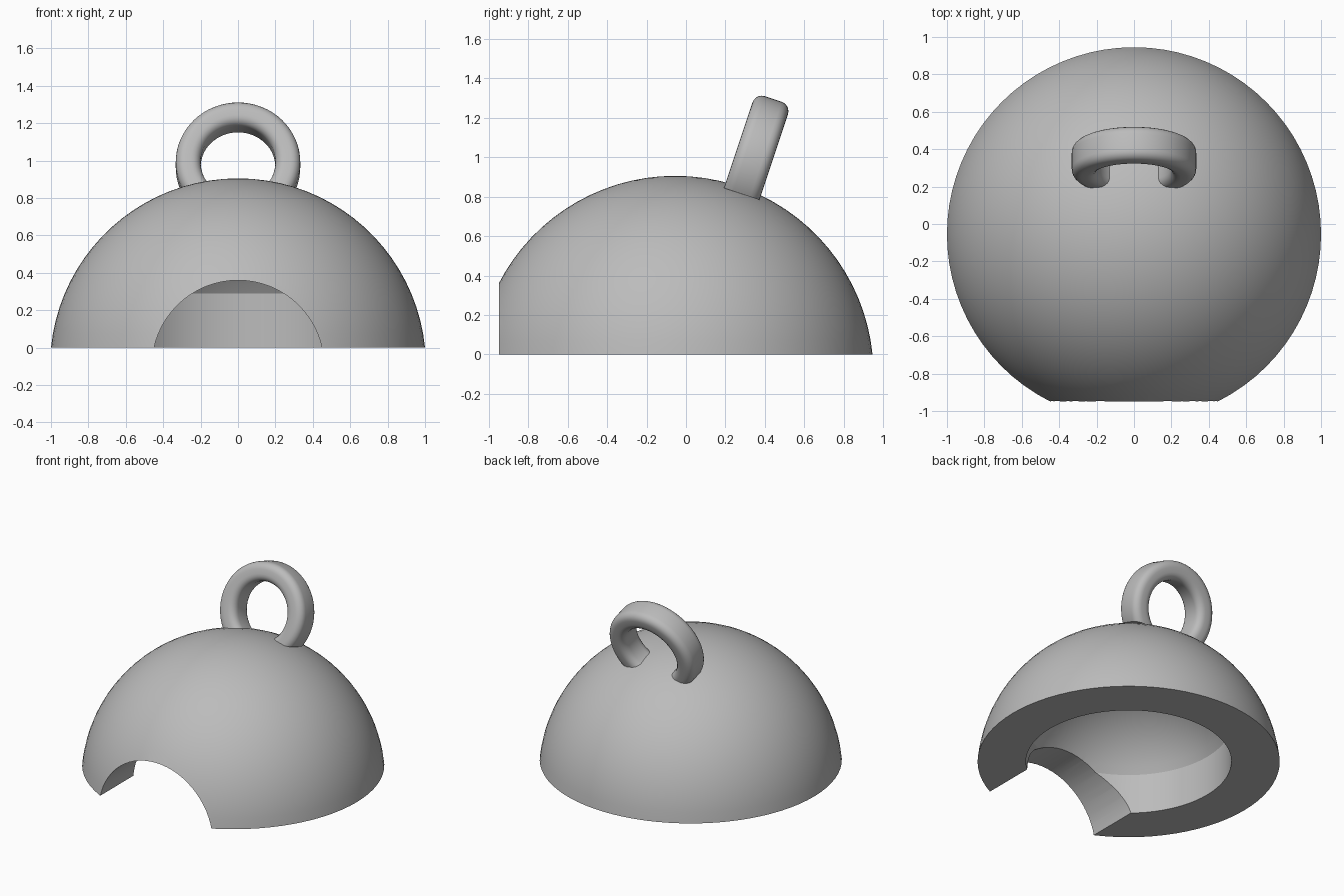
import bpy, bmesh, math
from mathutils import Matrix, Vector

if "Cube" in bpy.data.objects:
    bpy.data.objects.remove(bpy.data.objects["Cube"])

CY, CZ = -0.055, -0.10          # shared centre of dome, cavity and tunnel
grey = bpy.data.materials.new("plain_grey")
grey.diffuse_color = (0.5, 0.5, 0.5, 1)
grey.use_nodes = True
grey.node_tree.nodes["Principled BSDF"].inputs["Base Color"].default_value = grey.diffuse_color


def lathe(name, profile, matrix, steps, closed_ends=False):
    """Revolve a closed (r, z) profile about z and place it with matrix."""
    bm = bmesh.new()
    rings = []
    for i in range(steps):
        a = 2 * math.pi * i / steps
        rings.append([bm.verts.new((r * math.cos(a), r * math.sin(a), z)) for r, z in profile])
    n = len(profile)
    for i in range(steps):
        A, B = rings[i], rings[(i + 1) % steps]
        for j in range(n if not closed_ends else n - 1):
            k = (j + 1) % n
            bm.faces.new((A[j], B[j], B[k], A[k]))
    bmesh.ops.remove_doubles(bm, verts=bm.verts, dist=1e-5)
    bmesh.ops.recalc_face_normals(bm, faces=bm.faces)
    bm.transform(matrix)
    me = bpy.data.meshes.new(name)
    bm.to_mesh(me)
    bm.free()
    ob = bpy.data.objects.new(name, me)
    bpy.context.collection.objects.link(ob)
    me.materials.append(grey)
    return ob


def smooth(ob, deg):
    bpy.ops.object.select_all(action='DESELECT')
    ob.select_set(True)
    bpy.context.view_layer.objects.active = ob
    bpy.ops.object.shade_smooth_by_angle(angle=math.radians(deg))


def arc(radius, z_from, count):
    """Points on a circle about CZ from height z_from up to the pole."""
    a0 = math.asin((z_from - CZ) / radius)
    return [(radius * math.cos(a0 + (math.pi / 2 - a0) * i / count),
             CZ + radius * math.sin(a0 + (math.pi / 2 - a0) * i / count))
            for i in range(count + 1)]


# hollow dome: outer sphere cap, flat rim, straight cavity wall, domed ceiling
R_OUT = math.hypot(1.0, CZ)
R_IN = math.hypot(0.68, 0.29 - CZ)
outer = arc(R_OUT, 0.0, 20)
inner = [(0.68, 0.0)] + arc(R_IN, 0.29, 14)
dome = lathe("dome_shell", outer[::-1] + inner, Matrix.Translation((0, CY, 0)), 80, True)

# round tunnel through the front wall
tunnel = lathe("tunnel_cutter", [(0, 0), (0.46, 0), (0.46, 1.2), (0, 1.2)],
               Matrix.Translation((0, CY, CZ)) @ Matrix.Rotation(math.radians(90), 4, 'X'), 64, True)
cut = dome.modifiers.new("tunnel", 'BOOLEAN')
cut.operation, cut.solver, cut.object = 'DIFFERENCE', 'EXACT', tunnel
bpy.context.view_layer.objects.active = dome
bpy.ops.object.modifier_apply(modifier=cut.name)
bpy.data.objects.remove(tunnel)
smooth(dome, 25)

# hanging loop: rounded-rectangle section swept in a ring, trimmed flat at the dome
section = []
for cx, cy, start in ((0.283, 0.045, 0), (0.25, 0.045, 90), (0.25, -0.045, 180), (0.283, -0.045, 270)):
    for k in range(6):
        a = math.radians(start + 18 * k)
        section.append((cx + 0.05 * math.cos(a), cy + 0.05 * math.sin(a)))
loop = lathe("hanging_loop", section, Matrix.Rotation(math.radians(90), 4, 'X'), 64)
bm = bmesh.new()
bm.from_mesh(loop.data)
bmesh.ops.bisect_plane(bm, geom=bm.verts[:] + bm.edges[:] + bm.faces[:],
                       plane_co=(0, 0, -0.174), plane_no=(0, 0, -1), clear_outer=True)
bmesh.ops.holes_fill(bm, edges=[e for e in bm.edges if e.is_boundary])
bmesh.ops.recalc_face_normals(bm, faces=bm.faces)
bm.transform(Matrix.Translation((0, 0.337, 0.978)) @ Matrix.Rotation(math.radians(-18.4), 4, 'X'))
bm.to_mesh(loop.data)
bm.free()
smooth(loop, 40)
